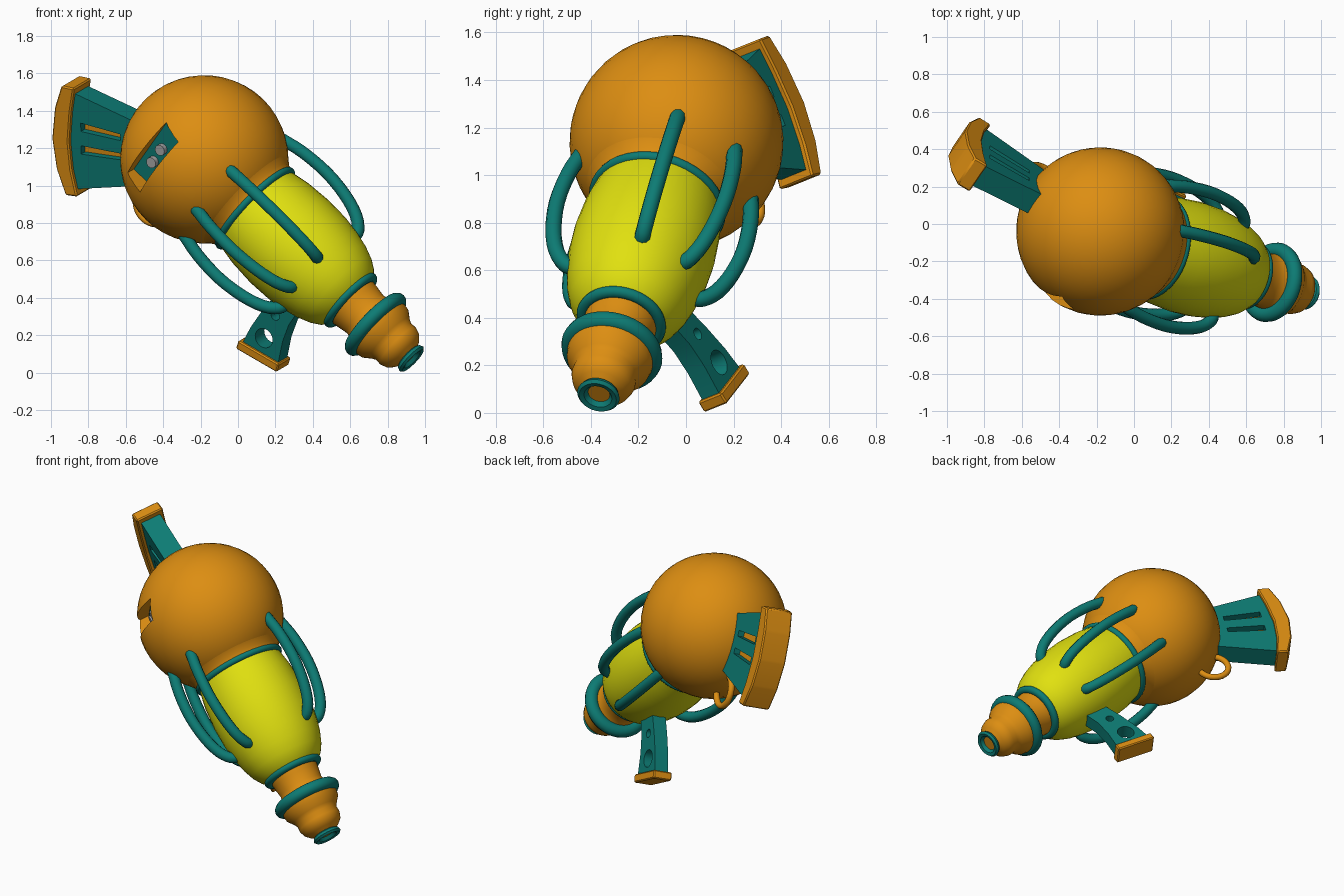
import bpy, bmesh, math
from mathutils import Matrix, Vector

if "Cube" in bpy.data.objects:
    bpy.data.objects.remove(bpy.data.objects["Cube"])

# Local frame: X = barrel direction, Z = up, Y = side
D = Vector((0.704, -0.209, -0.678)).normalized()
U = Vector((0.465, -0.585, 0.665))
U = (U - D * U.dot(D)).normalized()
S = U.cross(D)
FRAME = Matrix((D, S, U)).transposed().to_4x4()
FRAME.translation = (-0.18, -0.04, 1.14)


def material(name, rgb):
    m = bpy.data.materials.new(name)
    m.diffuse_color = (*rgb, 1)
    m.use_nodes = True
    m.node_tree.nodes["Principled BSDF"].inputs["Base Color"].default_value = m.diffuse_color
    return m


ORANGE = material("orange", (0.72, 0.27, 0.006))
TEAL = material("teal", (0.004, 0.2, 0.175))
YELLOW = material("yellow", (0.75, 0.75, 0.005))
GREY = material("grey", (0.4, 0.4, 0.4))


def smooth(ob, angle=35):
    bpy.ops.object.select_all(action='DESELECT')
    ob.select_set(True)
    bpy.context.view_layer.objects.active = ob
    bpy.ops.object.shade_smooth_by_angle(angle=math.radians(angle))


def finish(name, bm, mat):
    bmesh.ops.remove_doubles(bm, verts=bm.verts, dist=1e-5)
    bmesh.ops.recalc_face_normals(bm, faces=bm.faces)
    me = bpy.data.meshes.new(name)
    bm.to_mesh(me)
    bm.free()
    ob = bpy.data.objects.new(name, me)
    bpy.context.collection.objects.link(ob)
    me.materials.append(mat)
    ob.matrix_world = FRAME
    smooth(ob)
    return ob


def lathe(name, prof, mat, closed=False, seg=40):
    """Spin (x, radius) points about the barrel axis."""
    bm = bmesh.new()
    rings = [[bm.verts.new((x, r * math.cos(a), r * math.sin(a)))
              for a in (2 * math.pi * i / seg for i in range(seg))] for x, r in prof]
    pairs = list(zip(rings, rings[1:]))
    if closed:
        pairs.append((rings[-1], rings[0]))
    for a, b in pairs:
        for i in range(seg):
            j = (i + 1) % seg
            bm.faces.new((a[i], a[j], b[j], b[i]))
    bmesh.ops.dissolve_degenerate(bm, edges=bm.edges, dist=1e-6)
    return finish(name, bm, mat)


def ring(name, x, r, rx, rr, mat):
    return lathe(name, [(x + rx * math.cos(t), r + rr * math.sin(t))
                        for t in (math.pi * k / 6 for k in range(12))], mat, True)


def slab(name, pts, half, mat, bevel=0.0, y=0.0):
    """Extrude an (x, z) outline sideways."""
    bm = bmesh.new()
    f = bm.faces.new([bm.verts.new((x, y - half, z)) for x, z in pts])
    out = bmesh.ops.extrude_face_region(bm, geom=[f])
    bmesh.ops.translate(bm, vec=(0, 2 * half, 0),
                        verts=[v for v in out["geom"] if isinstance(v, bmesh.types.BMVert)])
    if bevel:
        bmesh.ops.bevel(bm, geom=bm.edges[:], offset=bevel, segments=1, affect='EDGES')
    return finish(name, bm, mat)


def disc(x, z, r, n=24):
    return [(x + r * math.cos(2 * math.pi * i / n), z + r * math.sin(2 * math.pi * i / n))
            for i in range(n)]


def cut(ob, cutters):
    for c in cutters:
        m = ob.modifiers.new("cut", 'BOOLEAN')
        m.operation, m.solver, m.object = 'DIFFERENCE', 'EXACT', c
        bpy.context.view_layer.update()
        bpy.context.view_layer.objects.active = ob
        bpy.ops.object.modifier_apply(modifier=m.name)
        bpy.data.objects.remove(c)
    smooth(ob)


def tube(name, pts, r, mat, cyclic=False):
    """Round tube; open ones get domed ends."""
    pts = [Vector(p) for p in pts]
    data = [(p, 1.0) for p in pts]
    if not cyclic:
        ext = [2 * pts[0] - pts[1]] + pts + [2 * pts[-1] - pts[-2]]
        data = []
        for a, b, c, d in zip(ext, ext[1:], ext[2:], ext[3:]):
            for t in (0, 0.33, 0.67):
                data.append((0.5 * (2 * b + (c - a) * t + (2 * a - 5 * b + 4 * c - d) * t * t
                                    + (3 * b - a - 3 * c + d) * t ** 3), 1.0))
        data.append((pts[-1], 1.0))
        d0 = (pts[0] - pts[1]).normalized()
        d1 = (pts[-1] - pts[-2]).normalized()
        dome = [(r * math.sin(math.radians(a)), math.cos(math.radians(a))) for a in (30, 55, 75, 88)]
        data = [(pts[0] + d0 * o, s) for o, s in reversed(dome)] + data
        data += [(pts[-1] + d1 * o, s) for o, s in dome]
    cu = bpy.data.curves.new(name, 'CURVE')
    cu.dimensions = '3D'
    cu.bevel_depth, cu.bevel_resolution, cu.use_fill_caps = r, 3, True
    sp = cu.splines.new('POLY')
    sp.points.add(len(data) - 1)
    for q, (p, s) in zip(sp.points, data):
        q.co, q.radius = (*p, 1), s
    sp.use_cyclic_u = cyclic
    ob = bpy.data.objects.new(name, cu)
    bpy.context.collection.objects.link(ob)
    cu.materials.append(mat)
    ob.matrix_world = FRAME
    bpy.ops.object.select_all(action='DESELECT')
    ob.select_set(True)
    bpy.context.view_layer.objects.active = ob
    bpy.ops.object.convert(target='MESH')
    smooth(bpy.context.object, 60)


# Round rear chamber with a side recess, its floor plate and two screws
chamber = lathe("chamber", [(-0.45 * math.cos(math.pi * k / 24), 0.45 * math.sin(math.pi * k / 24))
                            for k in range(25)], ORANGE)
slot = [(-0.205, -0.14), (-0.075, -0.14), (-0.075, 0.24), (-0.205, 0.24)]
cut(chamber, [slab("recess_cutter", slot, 0.1, ORANGE, y=-0.41)])
slab("recess_floor", slot, 0.004, TEAL, y=-0.308)
for k, z in enumerate((-0.01, 0.09)):
    slab(f"recess_screw_{k}", disc(-0.14, z, 0.03, 16), 0.015, GREY, y=-0.325)

# Body, collars and nose
lathe("neck_flange", [(0.31, 0.0), (0.31, 0.325), (0.35, 0.292), (0.38, 0.285), (0.38, 0.0)], ORANGE)
ring("rear_collar", 0.385, 0.27, 0.022, 0.024, TEAL)
lathe("body", [(0.38, 0.0), (0.38, 0.272), (0.5, 0.294), (0.65, 0.304), (0.78, 0.299), (0.88, 0.284),
               (0.96, 0.265), (1.03, 0.238), (1.08, 0.207), (1.11, 0.175), (1.11, 0.0)], YELLOW)
ring("front_collar", 1.11, 0.165, 0.024, 0.027, TEAL)
lathe("nose", [(1.1, 0.0), (1.1, 0.158), (1.16, 0.15), (1.22, 0.14), (1.27, 0.15), (1.33, 0.185),
               (1.37, 0.178), (1.41, 0.148), (1.435, 0.135), (1.47, 0.137), (1.505, 0.125),
               (1.53, 0.1), (1.545, 0.075), (1.56, 0.06), (1.56, 0.0)], ORANGE)
ring("nose_ring", 1.3, 0.175, 0.04, 0.042, TEAL)
lathe("muzzle", [(1.535, 0.0), (1.54, 0.06), (1.555, 0.084), (1.572, 0.091), (1.585, 0.08),
                 (1.58, 0.06), (1.55, 0.04), (1.545, 0.0)], TEAL)

# Six bowed ribs around the body
RIB = [(0.22, 0.37), (0.35, 0.397), (0.52, 0.407), (0.68, 0.388), (0.8, 0.35), (0.865, 0.3), (0.875, 0.262)]
for k, deg in enumerate((-45, 0, 45, 135, 180, 225)):
    a = math.radians(deg)
    tube(f"rib_{k}", [(x, r * math.cos(a), r * math.sin(a)) for x, r in RIB], 0.034, TEAL)


# Grip: outline given as (distance from chamber centre, sideways)
def grip(pts):
    return [(-0.825 * a + 0.566 * p, -0.566 * a - 0.825 * p) for a, p in pts]


handle = slab("grip", grip([(0.38, -0.155), (0.79, -0.25), (0.83, 0.03), (0.79, 0.305), (0.38, 0.205)]),
              0.065, TEAL)
cut(handle, [slab("slot_cutter", grip([(0.49, p * 0.85 - 0.018), (0.74, p - 0.024), (0.74, p + 0.024),
                                       (0.49, p * 0.85 + 0.018)]), 0.2, TEAL) for p in (-0.06, 0.07)])
slab("grip_core", grip([(0.47, -0.1), (0.75, -0.1), (0.75, 0.11), (0.47, 0.11)]), 0.025, ORANGE)
slab("grip_cap", grip([(0.765, -0.285), (0.79, -0.14), (0.805, 0.03), (0.79, 0.19), (0.755, 0.335),
                       (0.83, 0.34), (0.885, 0.2), (0.91, 0.03), (0.89, -0.15), (0.845, -0.285)]),
     0.09, ORANGE, 0.008)

# Front support with two holes and an end cap
support = slab("support", [(0.77, -0.2), (0.755, -0.42), (0.755, -0.56), (0.77, -0.69), (1.0, -0.62),
                           (0.945, -0.48), (0.92, -0.37), (0.92, -0.2)], 0.045, TEAL)
cut(support, [slab("hole_cutter", disc(x, z, r), 0.2, TEAL)
              for x, z, r in ((0.85, -0.55, 0.055), (0.83, -0.39, 0.026))])
slab("support_cap", [(0.745, -0.67), (1.005, -0.595), (1.02, -0.645), (0.76, -0.72)], 0.062, ORANGE, 0.007)

# Trigger loop
tube("trigger_loop", [(x, 0, z) for x, z in disc(-0.09, -0.465, 0.1, 32)], 0.02, ORANGE, True)
